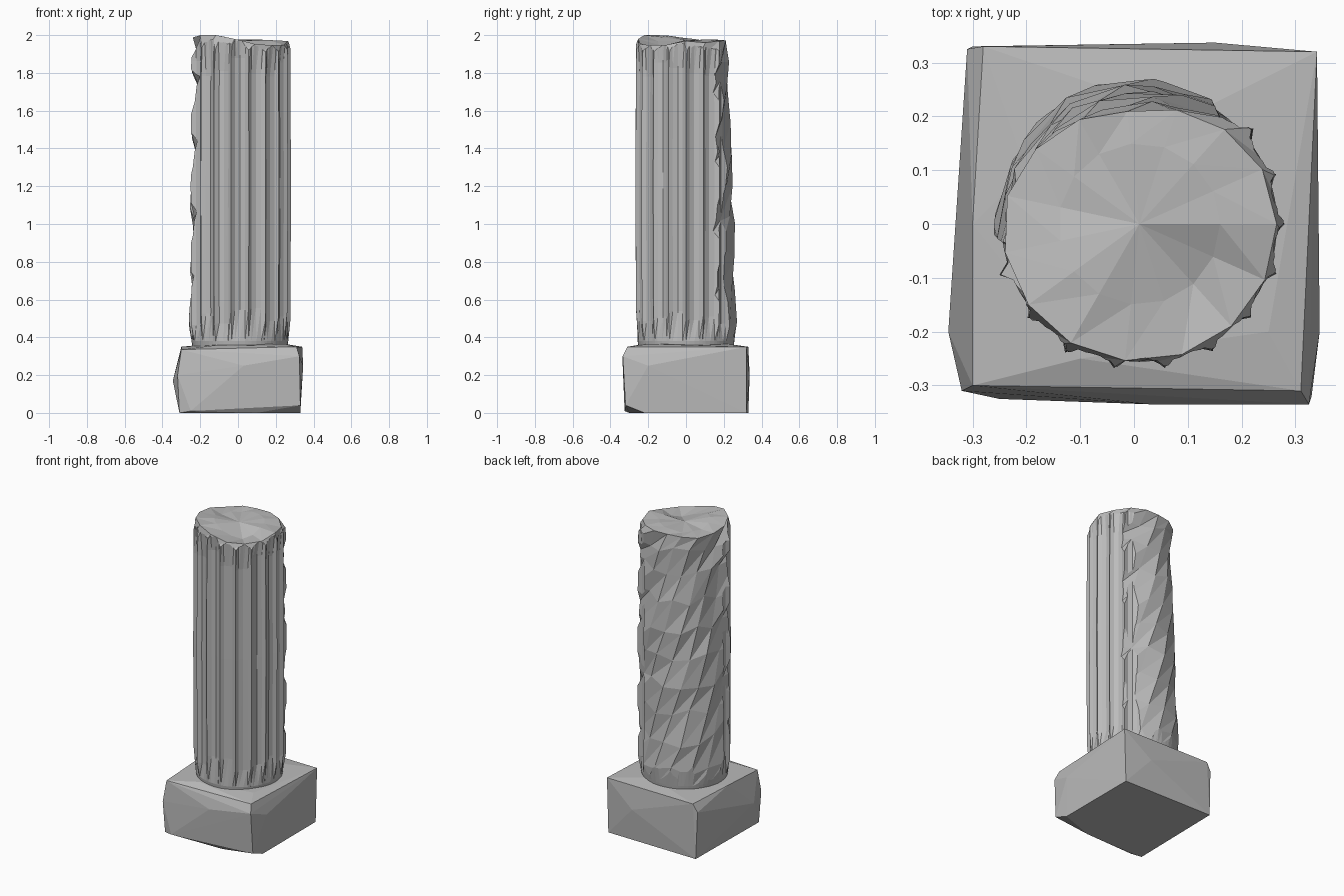
import bpy, bmesh, math, random
from mathutils import Vector

random.seed(7)
if "Cube" in bpy.data.objects:
    bpy.data.objects.remove(bpy.data.objects["Cube"])

stone = bpy.data.materials.new("grey_stone")
stone.use_nodes = True
GREY = (0.5, 0.5, 0.5, 1)
stone.diffuse_color = GREY
stone.node_tree.nodes["Principled BSDF"].inputs["Base Color"].default_value = GREY


def make_object(name, bm):
    bmesh.ops.recalc_face_normals(bm, faces=bm.faces[:])
    mesh = bpy.data.meshes.new(name)
    bm.to_mesh(mesh)
    bm.free()
    mesh.materials.append(stone)
    obj = bpy.data.objects.new(name, mesh)
    bpy.context.collection.objects.link(obj)
    return obj


def loft(name, rings):
    """Skin a stack of closed rings with triangles and cap both ends."""
    bm = bmesh.new()
    loops = [[bm.verts.new(p) for p in ring] for ring in rings]
    n = len(loops[0])
    for low, high in zip(loops, loops[1:]):
        for i in range(n):
            j = (i + 1) % n
            bm.faces.new((low[i], low[j], high[j]))
            bm.faces.new((low[i], high[j], high[i]))
    for loop in (loops[0], loops[-1]):
        mid = bm.verts.new(sum((v.co for v in loop), Vector()) / n)
        for i in range(n):
            bm.faces.new((loop[i], loop[(i + 1) % n], mid))
    return make_object(name, bm)


def polar(radius, angle, z):
    return Vector((0.01 + radius * math.cos(angle), radius * math.sin(angle), z))


def bump(angle, centre, width):
    """1 at the centre direction (degrees), fading to 0 at the given width."""
    off = abs((math.degrees(angle) - centre + 180) % 360 - 180)
    return max(0.0, 1 - off / width)


# Plinth: a worn block with chipped corners
plinth_points = [
    (-.31, -.3, 0), (-.3, .33, 0), (.33, .32, 0), (.33, -.22, 0), (.1, -.3, 0),
    (.33, -.32, .04), (-.25, -.325, .01), (-.345, -.2, .17), (-.32, -.31, .2),
    (.03, -.335, .25), (.325, -.335, .3), (.345, -.2, .25), (.34, .32, .35),
    (.15, .337, .2), (-.31, .325, .3), (-.28, .33, .35), (-.3, .0, .35),
    (-.3, -.3, .335), (.31, -.31, .35), (-.1, -.25, .36), (.25, -.2, .365),
    (.1, .2, .368), (-.2, .1, .36)]
bm = bmesh.new()
for p in plinth_points:
    bm.verts.new(p)
bmesh.ops.convex_hull(bm, input=bm.verts[:])
make_object("plinth", bm)

# Shaft: fluted drum, the flutes fading out across the broken back
FLUTES = 18
SECTION = ((0, 0), (.2, .7), (.5, 1), (.8, .7))
rings = [[] for _ in range(6)]
for f in range(FLUTES):
    foot = random.uniform(.46, .56)
    head = random.uniform(1.78, 1.9)
    deep = random.uniform(.022, .034)
    for step, cut in SECTION:
        a = math.tau * (f + step) / FLUTES
        d = 0 if bump(a, 125, 62) else deep * cut
        wear = random.uniform(-.004, .003)
        full = .271 + wear
        rings[0].append(polar(.25, a, .34))
        rings[1].append(polar(.256, a, .38))
        rings[2].append(polar(full - d, a, foot))
        rings[3].append(polar(full + .003 - d, a, 1.2))
        rings[4].append(polar(full - d, a, head))
        rings[5].append(polar(.268, a, 2.1))
shaft = loft("fluted_shaft", rings)

# Rough envelope that breaks away the back and the crown of the shaft
SIDES = 15
levels = [.3, .48, .66, .84, 1.02, 1.2, 1.38, 1.56, 1.74, 1.87]
rings = []
for k, z in enumerate(levels):
    ring = []
    for i in range(SIDES):
        a = math.tau * (i + k * .5) / SIDES
        t = (z - .3) / 1.6
        worn = .274 - .04 * t ** 2 - random.uniform(0, .026) * min(1, t * 4)
        broken = bump(a, 125, 78) > 0
        jitter = random.uniform(-.03, .03) if k else 0
        ring.append(polar(worn if broken else .31, a, z + (jitter if broken else 0)))
    rings.append(ring)
crown_turn = len(levels) * .5
for radius in (.255, .15):
    ring = []
    for i in range(SIDES):
        a = math.tau * (i + crown_turn) / SIDES
        z = 1.972 + random.uniform(-.012, .012)
        z += .035 * bump(a, 215, 60) - .04 * bump(a, -45, 40)
        r = radius - .045 * bump(a, 95, 80) * (radius > .2)
        ring.append(polar(r, a, min(z, 2)))
    rings.append(ring)
breaker = loft("break_cutter", rings)
breaker.hide_render = True

cut = shaft.modifiers.new("break", "BOOLEAN")
cut.operation = "INTERSECT"
cut.solver = "EXACT"
cut.object = breaker
bpy.context.view_layer.objects.active = shaft
bpy.ops.object.modifier_apply(modifier=cut.name)
bpy.data.objects.remove(breaker)
